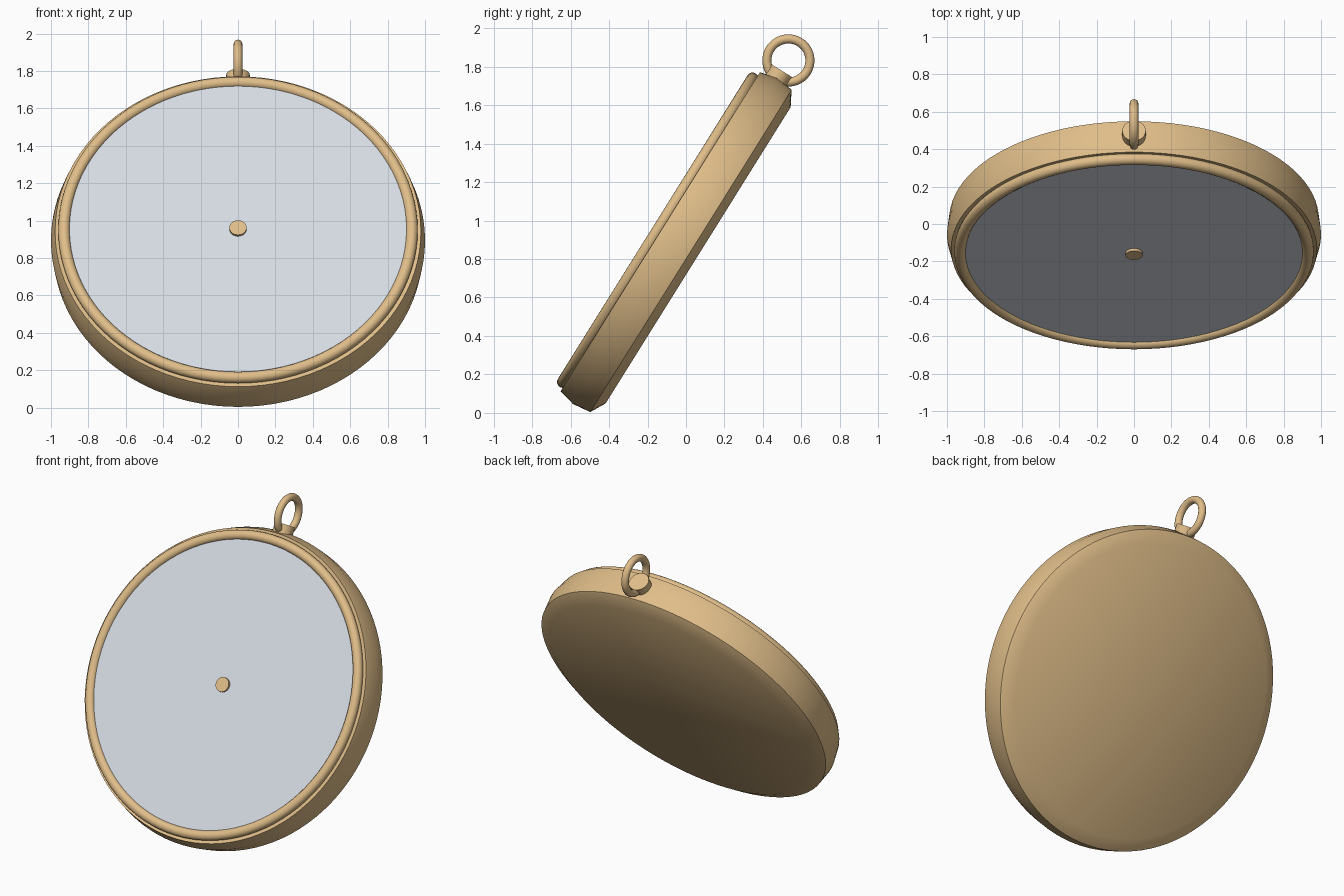
import bpy, bmesh
from math import radians, pi
from mathutils import Matrix

if "Cube" in bpy.data.objects:
    bpy.data.objects.remove(bpy.data.objects["Cube"], do_unlink=True)


def material(name, rgb):
    m = bpy.data.materials.new(name)
    m.use_nodes = True
    color = (*rgb, 1)
    m.diffuse_color = color
    m.node_tree.nodes["Principled BSDF"].inputs["Base Color"].default_value = color
    return m


brass = material("brass", (0.74, 0.51, 0.25))
silver = material("pale silver", (0.67, 0.71, 0.77))

# Leaning frame: local z is the dial's outward axis, local y runs up the dial
LEAN = Matrix.Translation((0, -0.155, 0.955)) @ Matrix.Rotation(radians(58), 4, "X")


def finish(obj, name, mat, local=Matrix()):
    obj.name = name
    obj.data.materials.clear()
    obj.data.materials.append(mat)
    obj.matrix_world = LEAN @ local
    bpy.ops.object.select_all(action="DESELECT")
    obj.select_set(True)
    bpy.context.view_layer.objects.active = obj
    bpy.ops.object.shade_smooth_by_angle(angle=radians(40))


def lathe(name, profile, mat, steps=96, local=Matrix()):
    """Spin a (radius, height) profile about local z."""
    bm = bmesh.new()
    verts = [bm.verts.new((r, 0, h)) for r, h in profile]
    edges = [bm.edges.new(pair) for pair in zip(verts, verts[1:])]
    bmesh.ops.spin(bm, geom=verts + edges, cent=(0, 0, 0), axis=(0, 0, 1),
                   angle=2 * pi, steps=steps)
    bmesh.ops.remove_doubles(bm, verts=bm.verts, dist=1e-4)
    bmesh.ops.recalc_face_normals(bm, faces=bm.faces)
    mesh = bpy.data.meshes.new(name)
    bm.to_mesh(mesh)
    bm.free()
    obj = bpy.data.objects.new(name, mesh)
    bpy.context.collection.objects.link(obj)
    finish(obj, name, mat, local)


def torus(name, major, minor, mat, local):
    bpy.ops.mesh.primitive_torus_add(major_radius=major, minor_radius=minor,
                                     major_segments=96, minor_segments=16)
    finish(bpy.context.object, name, mat, local)


# Case: bulging side, sharp back edge and shallow chamfered back
lathe("case", [(0, -0.03), (0.955, -0.03), (0.978, -0.025), (1.0, -0.115),
               (0.988, -0.213), (0.908, -0.257), (0, -0.257)], brass)

# Dial, its round bezel and the centre pin
lathe("dial", [(0, 0), (0.91, 0), (0.91, -0.04), (0, -0.04)], silver)
torus("bezel", 0.93, 0.031, brass, Matrix.Translation((0, 0, -0.01)))
lathe("centre_pin", [(0, 0.015), (0.046, 0.015), (0.046, -0.01), (0, -0.01)],
      brass, steps=24)

# Stem and hanging ring on the upper edge
upward = Matrix.Translation((0, 0, -0.118)) @ Matrix.Rotation(radians(-90), 4, "X")
lathe("stem", [(0, 0.94), (0.063, 0.94), (0.063, 1.045), (0, 1.045)],
      brass, steps=32, local=upward)
torus("hanging_ring", 0.112, 0.0235, brass,
      Matrix.Translation((0, 1.108, -0.118)) @ Matrix.Rotation(radians(90), 4, "Y"))
